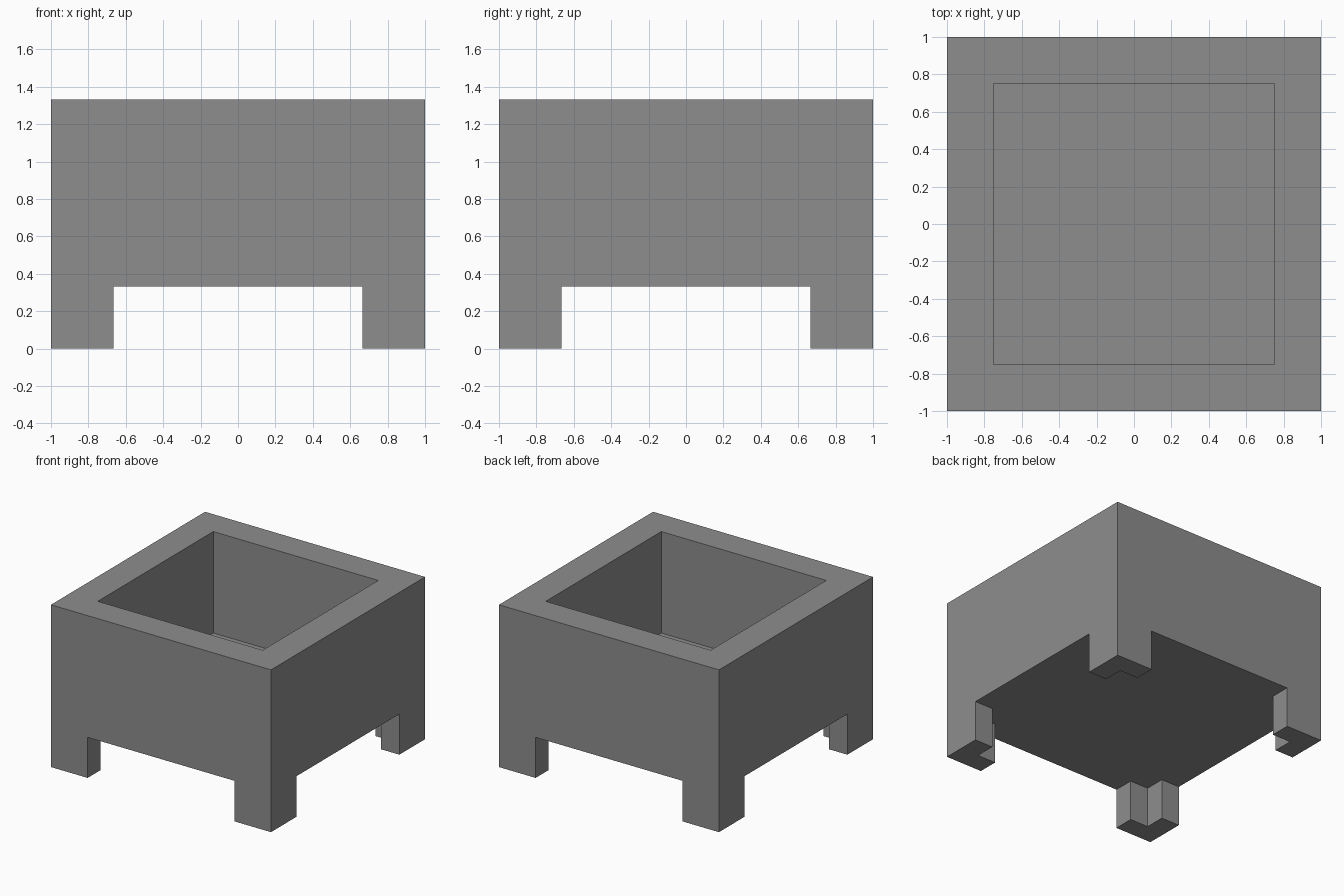
import bpy
import bmesh

default = bpy.data.objects.get("Cube")
if default:
    bpy.data.objects.remove(default, do_unlink=True)

# Plain grey finish
GREY = (0.27, 0.27, 0.275, 1.0)
grey = bpy.data.materials.new("iron_grey")
grey.use_nodes = True
grey.diffuse_color = GREY
grey.node_tree.nodes["Principled BSDF"].inputs["Base Color"].default_value = GREY

UNIT = 1 / 6          # the whole form sits on a 12-unit wide module
HALF = 6 * UNIT
LEG = 2 * UNIT        # leg width and height
FLOOR = 3 * UNIT      # top of the inner floor
TOP = 8 * UNIT
WALL = 1.5 * UNIT


def finish(name, bm):
    bmesh.ops.recalc_face_normals(bm, faces=bm.faces)
    mesh = bpy.data.meshes.new(name)
    bm.to_mesh(mesh)
    bm.free()
    mesh.materials.append(grey)
    obj = bpy.data.objects.new(name, mesh)
    bpy.context.collection.objects.link(obj)
    return obj


def extrude_outline(bm, outline, z0, z1):
    """Raise a closed plan outline into a solid; return its top face."""
    base = bm.faces.new([bm.verts.new((x, y, z0)) for x, y in outline])
    side = bmesh.ops.extrude_face_region(bm, geom=[base], use_keep_orig=True)
    top = next(g for g in side["geom"] if isinstance(g, bmesh.types.BMFace))
    bmesh.ops.translate(bm, verts=top.verts, vec=(0, 0, z1 - z0))
    bm.normal_update()
    return top


# Open square basin: a block with its top inset and pushed down
bm = bmesh.new()
square = [(-HALF, -HALF), (HALF, -HALF), (HALF, HALF), (-HALF, HALF)]
top = extrude_outline(bm, square, LEG, TOP)
bmesh.ops.recalc_face_normals(bm, faces=bm.faces)
bmesh.ops.inset_region(bm, faces=[top], thickness=WALL, use_even_offset=True)
well = bmesh.ops.extrude_discrete_faces(bm, faces=[top])["faces"][0]
bmesh.ops.translate(bm, verts=well.verts, vec=(0, 0, FLOOR - TOP))
finish("basin", bm)

# Four L-shaped corner legs
o, m, i = HALF, HALF - UNIT, HALF - LEG
corner = [(o, o), (i, o), (i, m), (m, m), (m, i), (o, i)]
for front_back, sy in (("front", -1), ("back", 1)):
    for side, sx in (("right", -1), ("left", 1)):
        bm = bmesh.new()
        extrude_outline(bm, [(x * sx, y * sy) for x, y in corner], 0, LEG)
        finish(f"{front_back}_{side}_leg", bm)
